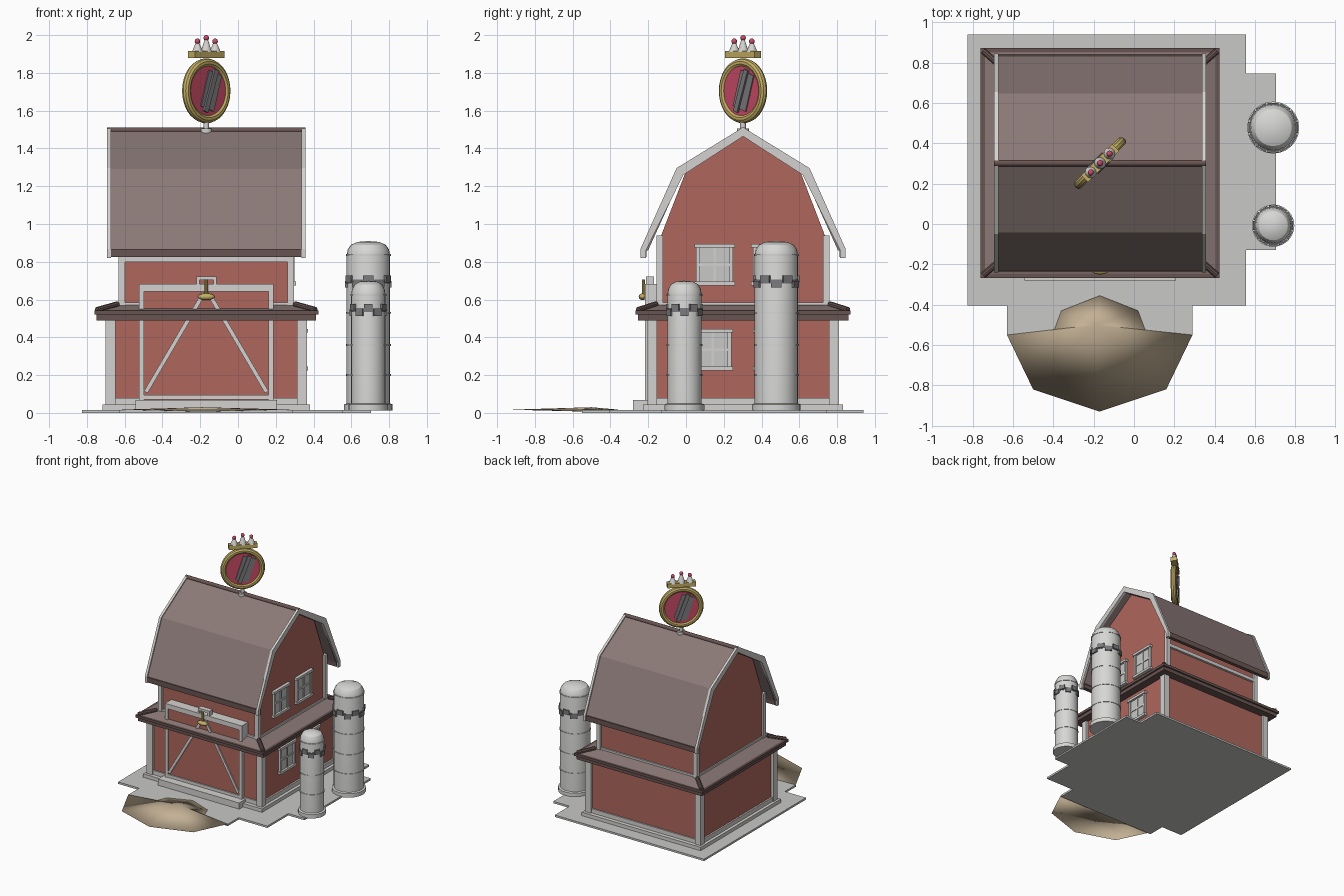
import bpy, bmesh, math
from mathutils import Vector

cube = bpy.data.objects.get("Cube")
if cube:
    bpy.data.objects.remove(cube, do_unlink=True)

CX, CY = -0.168, 0.302          # centre of the barn


def make_material(name, *rgb):
    m = bpy.data.materials.new(name)
    m.use_nodes = True
    m.diffuse_color = (*rgb, 1)
    m.node_tree.nodes["Principled BSDF"].inputs["Base Color"].default_value = (*rgb, 1)
    return m


TRIM = make_material("trim_white", .66, .65, .63)
RED = make_material("barn_red", .43, .135, .11)
ROOF = make_material("roof_brown", .255, .19, .183)
DARK = make_material("dark_brown", .14, .09, .083)
PAVE = make_material("paving_grey", .58, .58, .57)
DIRT = make_material("dirt_tan", .55, .44, .3)
SILO = make_material("silo_white", .68, .68, .67)
STEEL = make_material("steel_grey", .2, .2, .21)
GOLD = make_material("gold", .56, .43, .13)
PINK = make_material("sign_pink", .58, .07, .13)


def add(name, bm, mat, smooth=False):
    bmesh.ops.recalc_face_normals(bm, faces=bm.faces)
    mesh = bpy.data.meshes.new(name)
    bm.to_mesh(mesh)
    bm.free()
    mesh.materials.append(mat)
    ob = bpy.data.objects.new(name, mesh)
    bpy.context.collection.objects.link(ob)
    if smooth:
        bpy.ops.object.select_all(action='DESELECT')
        ob.select_set(True)
        bpy.context.view_layer.objects.active = ob
        bpy.ops.object.shade_smooth_by_angle()
    return ob


def box(name, lo, hi, mat):
    bm = bmesh.new()
    bmesh.ops.create_cube(bm, size=1)
    for v in bm.verts:
        v.co = [(a + b) / 2 + c * (b - a) for a, b, c in zip(lo, hi, v.co)]
    return add(name, bm, mat)


def slab(name, hx, hy, z0, z1, mat, inset=0):
    """Centred barn layer whose top edge may be inset into a slope."""
    ob = box(name, (CX - hx, CY - hy, z0), (CX + hx, CY + hy, z1), mat)
    for v in ob.data.vertices:
        if v.co.z > (z0 + z1) / 2:
            v.co.x -= math.copysign(inset, v.co.x - CX)
            v.co.y -= math.copysign(inset, v.co.y - CY)
    return ob


def prism(name, points, direction, mat):
    bm = bmesh.new()
    face = bm.faces.new([bm.verts.new(p) for p in points])
    ext = bmesh.ops.extrude_face_region(bm, geom=[face])["geom"]
    bmesh.ops.translate(bm, vec=direction, verts=[g for g in ext if isinstance(g, bmesh.types.BMVert)])
    # extrusion may drop the starting face, so close the open side
    bmesh.ops.holes_fill(bm, edges=[e for e in bm.edges if e.is_boundary])
    return add(name, bm, mat)


def along(ob, p, q):
    p, q = Vector(p), Vector(q)
    ob.location = (p + q) / 2
    ob.rotation_mode = 'QUATERNION'
    ob.rotation_quaternion = (q - p).to_track_quat('Z', 'Y')
    return ob


def beam(name, p, q, width, depth, mat):
    h = (Vector(q) - Vector(p)).length / 2
    return along(box(name, (-depth / 2, -width / 2, -h), (depth / 2, width / 2, h), mat), p, q)


def rod(name, p, q, r, mat, r2=None, sides=20):
    bm = bmesh.new()
    bmesh.ops.create_cone(bm, cap_ends=True, segments=sides, radius1=r,
                          radius2=r if r2 is None else r2, depth=(Vector(q) - Vector(p)).length)
    return along(add(name, bm, mat, True), p, q)


def ball(name, loc, r, mat, scale=(1, 1, 1)):
    bm = bmesh.new()
    bmesh.ops.create_uvsphere(bm, u_segments=14, v_segments=8, radius=r)
    ob = add(name, bm, mat, True)
    ob.location, ob.scale = loc, scale
    return ob


def lathe(name, profile, x, y, mat, sides=24):
    bm = bmesh.new()
    verts = [bm.verts.new((r, 0, z)) for r, z in profile]
    edges = [bm.edges.new(pair) for pair in zip(verts, verts[1:])]
    bmesh.ops.spin(bm, geom=verts + edges, axis=(0, 0, 1), cent=(0, 0, 0),
                   angle=math.tau, steps=sides)
    bmesh.ops.remove_doubles(bm, verts=bm.verts, dist=.0005)
    ob = add(name, bm, mat, True)
    ob.location = (x, y, 0)


def corners():
    return [(sx, sy) for sx in (-1, 1) for sy in (-1, 1)]


def corner_posts(name, hx, hy, width, z0, z1):
    for sx, sy in corners():
        x, y = CX + sx * (hx - width / 2), CY + sy * (hy - width / 2)
        h = width / 2
        box(name, (x - h, y - h, z0), (x + h, y + h, z1), TRIM)


# Paving and dirt mound
paving = [(-.825, -.405), (-.63, -.405), (-.63, -.55), (.29, -.55), (.29, -.405), (.555, -.405),
          (.555, -.13), (.705, -.13), (.705, .745), (.555, .745), (.555, .94), (-.825, .94)]
prism("paving", [(x, y, 0) for x, y in paving], (0, 0, .016), PAVE)

half_rim = [(0, -.93), (.33, -.82), (.46, -.55), (.235, -.55), (.19, -.43), (0, -.355)]
rim_points = half_rim + [(-x, y) for x, y in half_rim[-2:0:-1]]
bm = bmesh.new()
rim = [bm.verts.new((x - .17, y, .017)) for x, y in rim_points]
crown_point = bm.verts.new((-.19, -.5, .03))
under_point = bm.verts.new((-.19, -.5, .006))
for a, b in zip(rim, rim[1:] + rim[:1]):
    bm.faces.new((a, b, crown_point))
    bm.faces.new((b, a, under_point))
mound = add("dirt_mound", bm, DIRT)
mound.data.shade_smooth()

# Lower storey
slab("foundation", .55, .53, .012, .045, TRIM)
slab("lower_base_rail", .525, .498, .04, .08, TRIM)
slab("lower_walls", .512, .487, .04, .5, RED)
corner_posts("lower_corner_post", .533, .507, .052, .04, .5)

# Skirt roof between the storeys
slab("ledge_fascia", .58, .557, .49, .522, DARK)
slab("ledge_lip", .593, .57, .52, .541, DARK)
slab("ledge_slope", .575, .552, .54, .57, ROOF, inset=.1)
for sx, sy in corners():
    rod("ledge_hip", (CX + sx * .578, CY + sy * .555, .545),
        (CX + sx * .47, CY + sy * .46, .575), .016, DARK, sides=10)

# Upper storey with gables
gable = [(.437, .55), (.437, .93), (.302, 1.28), (0, 1.475)]
outline = gable + [(-d, z) for d, z in gable[-2::-1]]
prism("upper_walls", [(CX - .448, CY + d, z) for d, z in outline], (.896, 0, 0), RED)
corner_posts("upper_corner_post", .464, .457, .034, .55, .94)
slab("upper_base_rail", .458, .45, .55, .585, TRIM)
for s in (-1, 1):
    y = CY + s * .445
    box("eave_rail", (CX - .45, y - .01, .8), (CX + .45, y + .01, .83), TRIM)


# Gambrel roof
def arch(name, outer, inner, x, width, mat):
    path = outer + inner[::-1]
    mirrored = [(-d, z) for d, z in path[::-1] if d]
    cut = len(inner) - 1
    left_inner = [(-d, z) for d, z in inner[1:]]
    left_outer = [(-d, z) for d, z in outer[:0:-1]]
    loop = path + left_inner + left_outer
    prism(name, [(x, CY + d, z) for d, z in loop], (width, 0, 0), mat)


arch("roof_shell", [(0, 1.5), (.345, 1.29), (.535, .86)],
     [(0, 1.465), (.32, 1.262), (.503, .86)], CX - .51, 1.02, ROOF)
for s in (-1, 1):
    arch("gable_trim", [(0, 1.512), (.352, 1.296), (.543, .868), (.543, .82)],
         [(0, 1.464), (.316, 1.26), (.514, .86), (.514, .82)], CX + s * .515 - .01, .02, TRIM)
    y = CY + s * .525
    box("eave_fascia", (CX - .51, y - .015, .825), (CX + .51, y + .015, .868), DARK)
rod("ridge_cap", (CX - .525, CY, 1.496), (CX + .525, CY, 1.496), .016, DARK)

# Barn door with frame and crossed braces
front = -.207
box("door_panel", (CX - .35, front, .045), (CX + .35, -.13, .675), RED)
for s in (-1, 1):
    x = CX + s * .342
    box("door_jamb", (x - .013, front - .01, .045), (x + .013, -.13, .68), TRIM)
    beam("door_brace", (CX + s * .32, front - .004, .11), (CX + s * .012, front - .004, .635),
         .022, .012, TRIM)
    box("lamp_bracket_leg", (CX + s * .045 - .008, front - .006, .67),
        (CX + s * .045 + .008, -.17, .72), TRIM)
box("door_header", (CX - .355, front - .01, .642), (CX + .355, -.13, .682), TRIM)
box("door_sill", (CX - .355, front - .01, .07), (CX + .355, -.15, .095), TRIM)
box("door_step", (CX - .375, -.28, .014), (CX + .375, -.18, .068), TRIM)
box("lamp_bracket_top", (CX - .053, front - .006, .704), (CX + .053, -.17, .722), TRIM)
rod("lamp_stem", (CX, -.225, .62), (CX, -.225, .705), .009, GOLD, sides=10)
ball("lamp_shade", (CX, -.23, .615), .045, GOLD, (1, .45, .4))


# Windows on one gable side
def window(x, y, z):
    w, h = .088, .1
    box("window_pane", (x - .01, y - w, z - h), (x + .008, y + w, z + h), PAVE)
    for s in (-1, 1):
        edge = y + s * w
        box("window_side", (x - .01, edge - .01, z - h), (x + .018, edge + .01, z + h), TRIM)
        rail = z + s * h
        box("window_rail", (x - .01, y - w - .02, rail - .01), (x + .026, y + w + .02, rail + .01), TRIM)
    box("window_mullion", (x, y - .007, z - h), (x + .014, y + .007, z + h), TRIM)
    box("window_crossbar", (x, y - w, z - .007), (x + .014, y + w, z + .007), TRIM)


for s in (-1, 1):
    window(CX + .448, CY + s * .15, .785)
    window(CX + .512, CY + s * .16, .335)


# Silos
def silo(y, r, top, band, seams):
    x, foot = .69, r + .014
    lathe("silo_body", [(0, .012), (foot, .012), (foot, .045), (r, .05), (r, top - .075),
                        (r * .95, top - .045), (r * .8, top - .02), (r * .5, top - .005), (0, top)],
          x, y, SILO)
    for z in seams + [top - .075]:
        rod("silo_seam", (x, y, z - .005), (x, y, z + .005), r + .004, SILO, sides=24)
    rod("silo_band", (x, y, band - .01), (x, y, band + .01), r + .004, STEEL, sides=24)
    for i in range(12):
        a = math.tau * i / 12
        z = band + (.014 if i % 2 else -.014)
        ob = box("silo_band_block", (r - .01, -r * .24, -.018), (r + .008, r * .24, .018), STEEL)
        ob.location, ob.rotation_euler = (x, y, z), (0, 0, a)


silo(.478, .115, .91, .695, [.2, .36, .53])
silo(-.008, .091, .7, .545, [.2, .36])


# Rooftop sign, turned diagonally and finished on both faces
def spot(u, n, z):
    k = math.sqrt(.5)
    return (CX + (u - n) * k, CY + (u + n) * k, z)


HUB = 1.705
rod("sign_foot", spot(0, 0, 1.48), spot(0, 0, 1.505), .032, TRIM)
rod("sign_post", spot(0, 0, 1.49), spot(0, 0, 1.56), .015, TRIM)
rod("sign_disc", spot(0, -.014, HUB), spot(0, .014, HUB), .145, PINK, sides=36)
bpy.ops.mesh.primitive_torus_add(location=spot(0, 0, HUB), rotation=(math.pi / 2, 0, math.pi / 4),
                                 major_radius=.149, minor_radius=.023,
                                 major_segments=36, minor_segments=10)
ring = bpy.context.object
ring.name = "sign_ring"
ring.data.materials.append(GOLD)
bpy.ops.object.shade_smooth_by_angle()
for s in (-1, 1):
    # plain slanted ornament on each face
    beam("sign_stripe", spot(s * .01, s * .016, HUB - .095), spot(-s * .05, s * .016, HUB + .095),
         .1, .008, STEEL)
    beam("sign_bar", spot(s * .03, s * .024, HUB - .11), spot(-s * .05, s * .024, HUB + .11),
         .03, .014, STEEL)

# Crown on the sign
crown = box("crown_band", (-.11, -.025, -.018), (.11, .025, .018), GOLD)
crown.location, crown.rotation_euler = spot(0, 0, 1.897), (0, 0, math.pi / 4)
for u, tip in ((-.066, 1.967), (0, 1.985), (.066, 1.967)):
    rod("crown_spike", spot(u, 0, 1.91), spot(u, 0, tip), .03, TRIM, .006, 12)
    ball("crown_bead", spot(u, 0, tip), .015, PINK)
